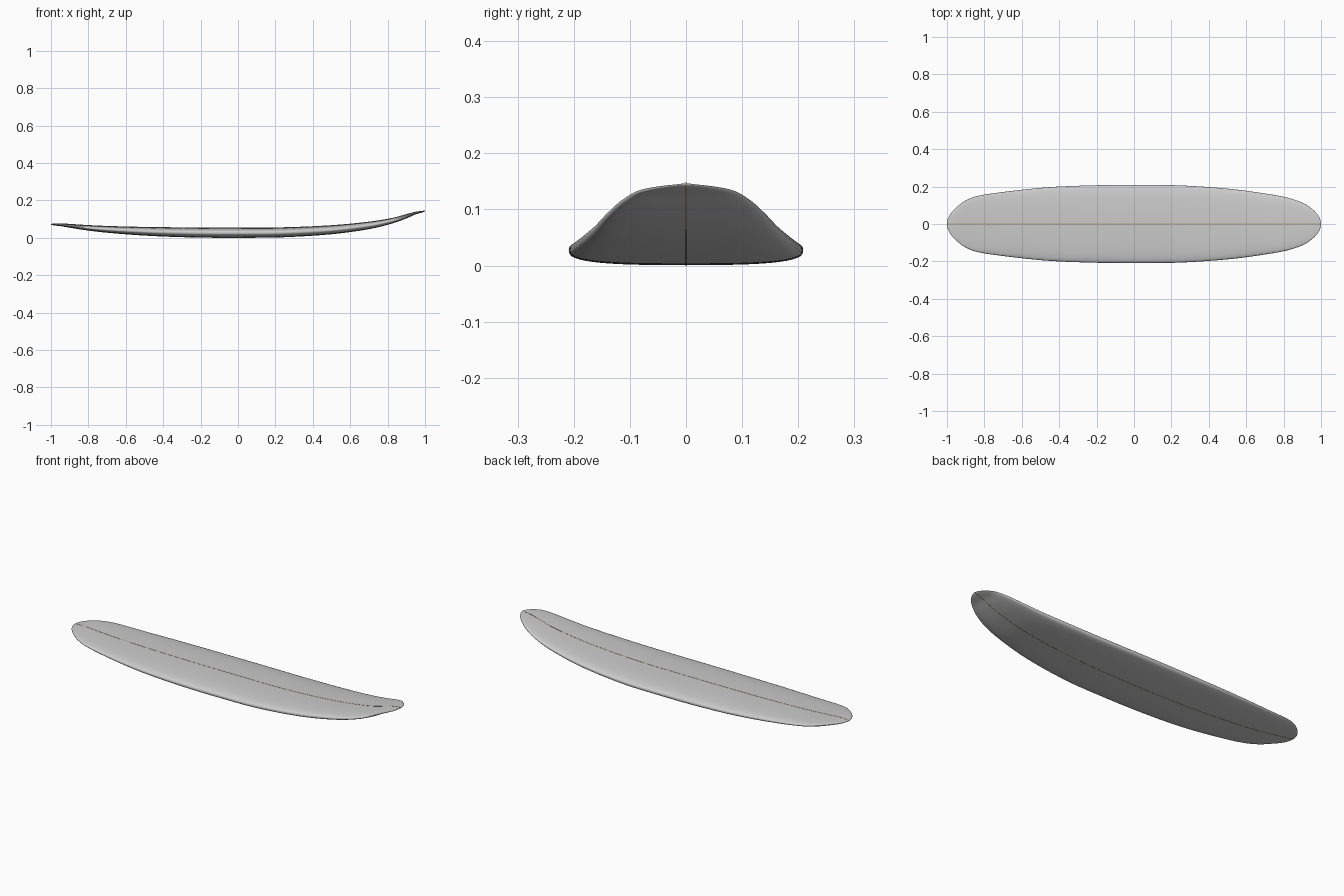
import bpy, bmesh, math

if "Cube" in bpy.data.objects:
    bpy.data.objects.remove(bpy.data.objects["Cube"])

# Stations along the board: x, half width, bottom height, deck height
STATIONS = [
    (-1.0, 0.0, 0.072, 0.073), (-0.95, 0.089, 0.063, 0.077), (-0.9, 0.126, 0.055, 0.074),
    (-0.84, 0.149, 0.045, 0.070), (-0.7, 0.171, 0.028, 0.063), (-0.45, 0.197, 0.010, 0.057),
    (-0.2, 0.207, 0.002, 0.055), (0.05, 0.209, 0.001, 0.055), (0.25, 0.206, 0.004, 0.056),
    (0.5, 0.189, 0.020, 0.067), (0.7, 0.163, 0.047, 0.086), (0.82, 0.141, 0.076, 0.105),
    (0.9, 0.114, 0.104, 0.126), (0.95, 0.083, 0.126, 0.139), (1.0, 0.0, 0.146, 0.147)]
KEYS = [math.asin(s[0]) for s in STATIONS]


def station(a):
    """Smooth interpolation of half width, bottom and deck at x = sin(a)."""
    n = len(KEYS)
    i = max(j for j in range(n - 1) if KEYS[j] <= a + 1e-9)
    h = KEYS[i + 1] - KEYS[i]
    t = (a - KEYS[i]) / h

    def slope(j, c):
        lo, hi = max(j - 1, 0), min(j + 1, n - 1)
        return (STATIONS[hi][c] - STATIONS[lo][c]) / (KEYS[hi] - KEYS[lo])

    out = []
    for c in (1, 2, 3):
        p, q = STATIONS[i][c], STATIONS[i + 1][c]
        out.append((2*t**3 - 3*t*t + 1)*p + (t**3 - 2*t*t + t)*h*slope(i, c)
                   + (3*t*t - 2*t**3)*q + (t**3 - t*t)*h*slope(i + 1, c))
    return out


def loft(name, rings):
    """Skin closed rings and cap both ends."""
    bm = bmesh.new()
    loops = [[bm.verts.new(p) for p in r] for r in rings]
    n = len(loops[0])
    for r, s in zip(loops, loops[1:]):
        for k in range(n):
            bm.faces.new((r[k], r[(k+1) % n], s[(k+1) % n], s[k]))
    bm.faces.new(loops[0])
    bm.faces.new(loops[-1])
    bmesh.ops.recalc_face_normals(bm, faces=bm.faces[:])
    me = bpy.data.meshes.new(name)
    bm.to_mesh(me)
    bm.free()
    ob = bpy.data.objects.new(name, me)
    bpy.context.collection.objects.link(ob)
    bpy.ops.object.select_all(action='DESELECT')
    ob.select_set(True)
    bpy.context.view_layer.objects.active = ob
    bpy.ops.object.shade_smooth_by_angle(angle=math.radians(50))
    return ob


def power(v, e):
    return math.copysign(abs(v) ** e, v)


N, SEG = 120, 48
board, strip = [], []
for i in range(N + 1):
    a = -math.pi/2 + math.pi * i / N
    x = math.sin(a)
    w, lo, hi = station(a)
    w, mid, half = max(w, 0.002), (lo + hi) / 2, max((hi - lo) / 2, 0.0005)
    ring = []
    for k in range(SEG):
        b = 2 * math.pi * k / SEG
        e = 2 / 2.6 if math.sin(b) > 0 else 2 / 3.0
        ring.append((x, w * power(math.cos(b), e), mid + half * power(math.sin(b), e)))
    board.append(ring)
    g = half + 0.0007
    strip.append([(x, y, mid + z) for y, z in
                  ((-0.002, -g), (0.002, -g), (0.002, g), (-0.002, g))])

# Board body with rounded rails
loft("board_body", board)

# Thin wooden centre strip showing on deck and bottom
stringer = loft("centre_strip", strip)
wood = bpy.data.materials.new("wood")
wood.diffuse_color = (0.45, 0.36, 0.22, 1)
wood.use_nodes = True
wood.node_tree.nodes["Principled BSDF"].inputs["Base Color"].default_value = wood.diffuse_color
stringer.data.materials.append(wood)
